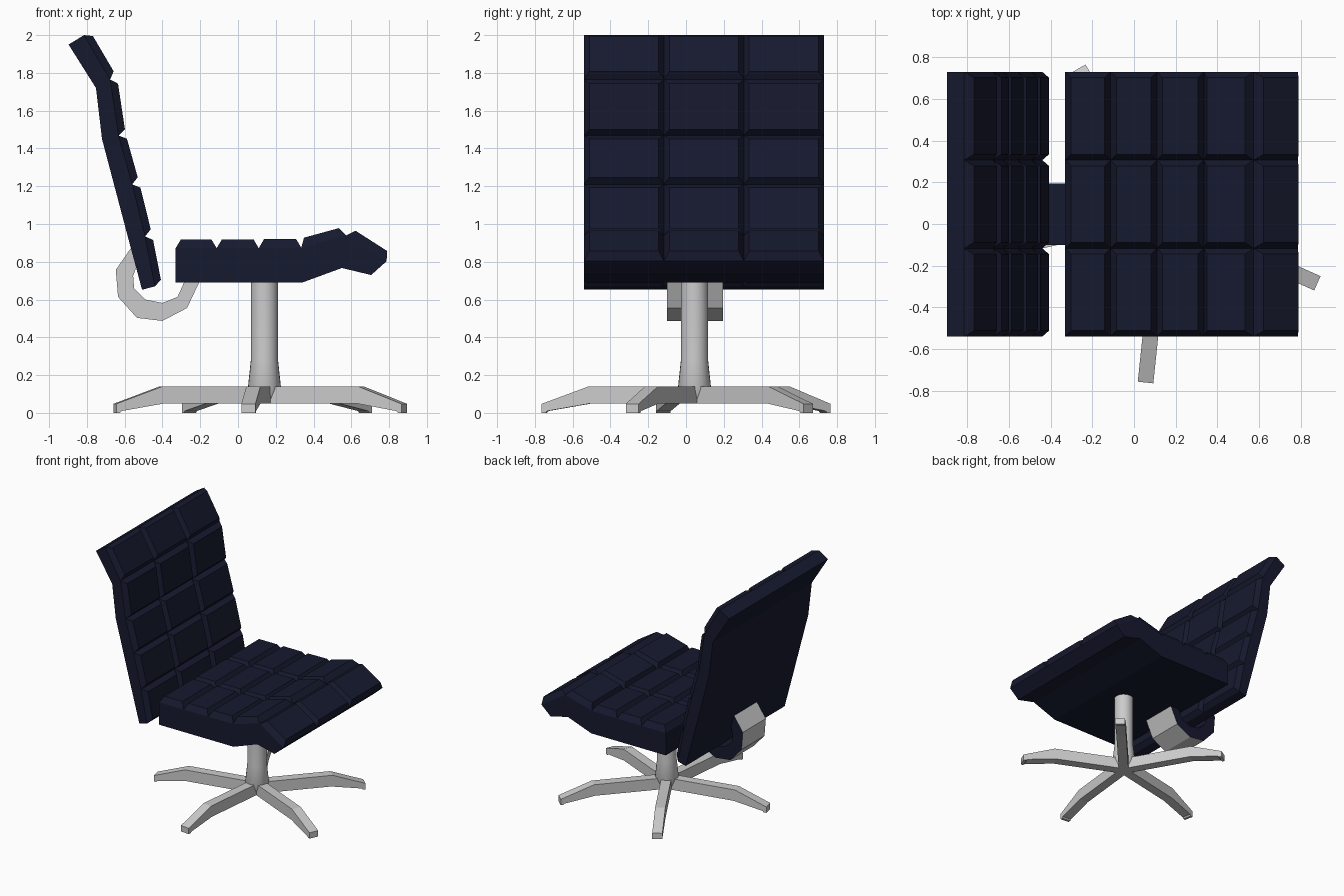
import bpy, bmesh, math
from mathutils import Vector

if "Cube" in bpy.data.objects:
    bpy.data.objects.remove(bpy.data.objects["Cube"])

navy = bpy.data.materials.new("navy_upholstery")
navy.diffuse_color = (0.008, 0.010, 0.028, 1)
navy.use_nodes = True
navy.node_tree.nodes["Principled BSDF"].inputs["Base Color"].default_value = navy.diffuse_color

CX, CY = 0.14, 0.045            # pedestal axis
Y0, Y1 = -0.54, 0.73            # cushion width


def finish(name, bm, mats=()):
    bmesh.ops.recalc_face_normals(bm, faces=bm.faces[:])
    me = bpy.data.meshes.new(name)
    bm.to_mesh(me)
    bm.free()
    ob = bpy.data.objects.new(name, me)
    bpy.context.collection.objects.link(ob)
    for m in mats:
        me.materials.append(m)
    return ob


def slab(top, bottom, y0, y1, cols):
    """Solid between two matching x-z paths, divided into columns along y.
    Returns the bmesh and the grid of faces on the top path."""
    bm = bmesh.new()
    ys = [y0 + (y1 - y0) * j / cols for j in range(cols + 1)]
    a = [[bm.verts.new((x, y, z)) for y in ys] for x, z in top]
    b = [[bm.verts.new((x, y, z)) for y in ys] for x, z in bottom]
    n = len(top)
    panels = []
    for i in range(n - 1):
        for j in range(cols):
            panels.append(bm.faces.new((a[i][j], a[i+1][j], a[i+1][j+1], a[i][j+1])))
            bm.faces.new((b[i][j], b[i][j+1], b[i+1][j+1], b[i+1][j]))
        for j in (0, cols):
            bm.faces.new((a[i][j], a[i+1][j], b[i+1][j], b[i][j]))
    for i in (0, n - 1):
        for j in range(cols):
            bm.faces.new((a[i][j], a[i][j+1], b[i][j+1], b[i][j]))
    bmesh.ops.recalc_face_normals(bm, faces=bm.faces[:])
    return bm, panels


def cushion(name, top, bottom, depth):
    bm, panels = slab(top, bottom, Y0, Y1, 3)
    # raised, bevelled upholstery pads
    bmesh.ops.inset_individual(bm, faces=panels, thickness=0.028, depth=depth,
                               use_even_offset=True)
    return finish(name, bm, [navy])


# Seat cushion
cushion("seat",
        [(-.33, .872), (-.113, .872), (.11, .872), (.335, .875), (.573, .94), (.787, .803)],
        [(-.33, .69), (-.11, .69), (.11, .69), (.34, .69), (.55, .767), (.705, .73)],
        0.047)

# Backrest cushion
cushion("backrest",
        [(-.44, .67), (-.492, .935), (-.56, 1.21), (-.632, 1.468), (-.677, 1.765), (-.815, 2.0)],
        [(-.508, .652), (-.58, .92), (-.65, 1.185), (-.72, 1.45), (-.752, 1.72), (-.897, 1.95)],
        0.038)

# Curved bracket joining seat and backrest
outer = [(-.19, .72), (-.206, .69), (-.27, .555), (-.40, .487), (-.535, .503),
         (-.635, .614), (-.647, .757), (-.57, .868), (-.54, .89)]
inner = [(-.275, .72), (-.286, .69), (-.32, .614), (-.40, .582), (-.49, .60),
         (-.55, .66), (-.555, .725), (-.535, .783), (-.51, .80)]
bm, inside = slab(inner, outer, -0.10, 0.195, 1)
for f in bm.faces:
    if f in inside or f.normal.y > 0.9:
        f.material_index = 1
grey = bpy.data.materials.new("grey_metal")
finish("back_bracket", bm, [grey, navy])

# Pedestal column, flared at the foot
bm = bmesh.new()
SIDES = 24
rings = []
for z, r in [(.06, .06), (.13, .088), (.28, .072), (.71, .072)]:
    rings.append([bm.verts.new((CX + r * math.cos(math.tau * k / SIDES),
                                CY + r * math.sin(math.tau * k / SIDES), z))
                  for k in range(SIDES)])
for lo, hi in zip(rings, rings[1:]):
    for k in range(SIDES):
        m = (k + 1) % SIDES
        bm.faces.new((lo[k], lo[m], hi[m], hi[k]))
bm.faces.new(rings[0])
bm.faces.new(rings[-1])
pole = finish("pedestal_column", bm)
bpy.context.view_layer.objects.active = pole
pole.select_set(True)
bpy.ops.object.shade_smooth_by_angle(angle=math.radians(30))


def prism(name, points, offset):
    bm = bmesh.new()
    f = bm.faces.new([bm.verts.new(p) for p in points])
    ext = bmesh.ops.extrude_face_region(bm, geom=[f])["geom"]
    bmesh.ops.translate(bm, vec=offset,
                        verts=[v for v in ext if isinstance(v, bmesh.types.BMVert)])
    return finish(name, bm)


# Five-star base legs
HALF = 0.0375
APO = HALF / math.tan(math.radians(36))
profile = [(APO, .05), (.55, .05), (.78, .01), (.79, 0), (.81, 0),
           (.81, .048), (.56, .14), (APO, .14)]
angles = [math.radians(264 + 72 * k) for k in range(5)]
for k, a in enumerate(angles):
    d = Vector((math.cos(a), math.sin(a), 0))
    s = Vector((-d.y, d.x, 0)) * HALF
    c = Vector((CX, CY, 0))
    prism(f"base_leg_{k + 1}", [c + d * r - s + Vector((0, 0, z)) for r, z in profile], s * 2)

# Pentagonal hub between the legs
R = HALF / math.sin(math.radians(36))
prism("base_hub", [(CX + R * math.cos(a + math.radians(36)),
                    CY + R * math.sin(a + math.radians(36)), .05) for a in angles],
      Vector((0, 0, .09)))
